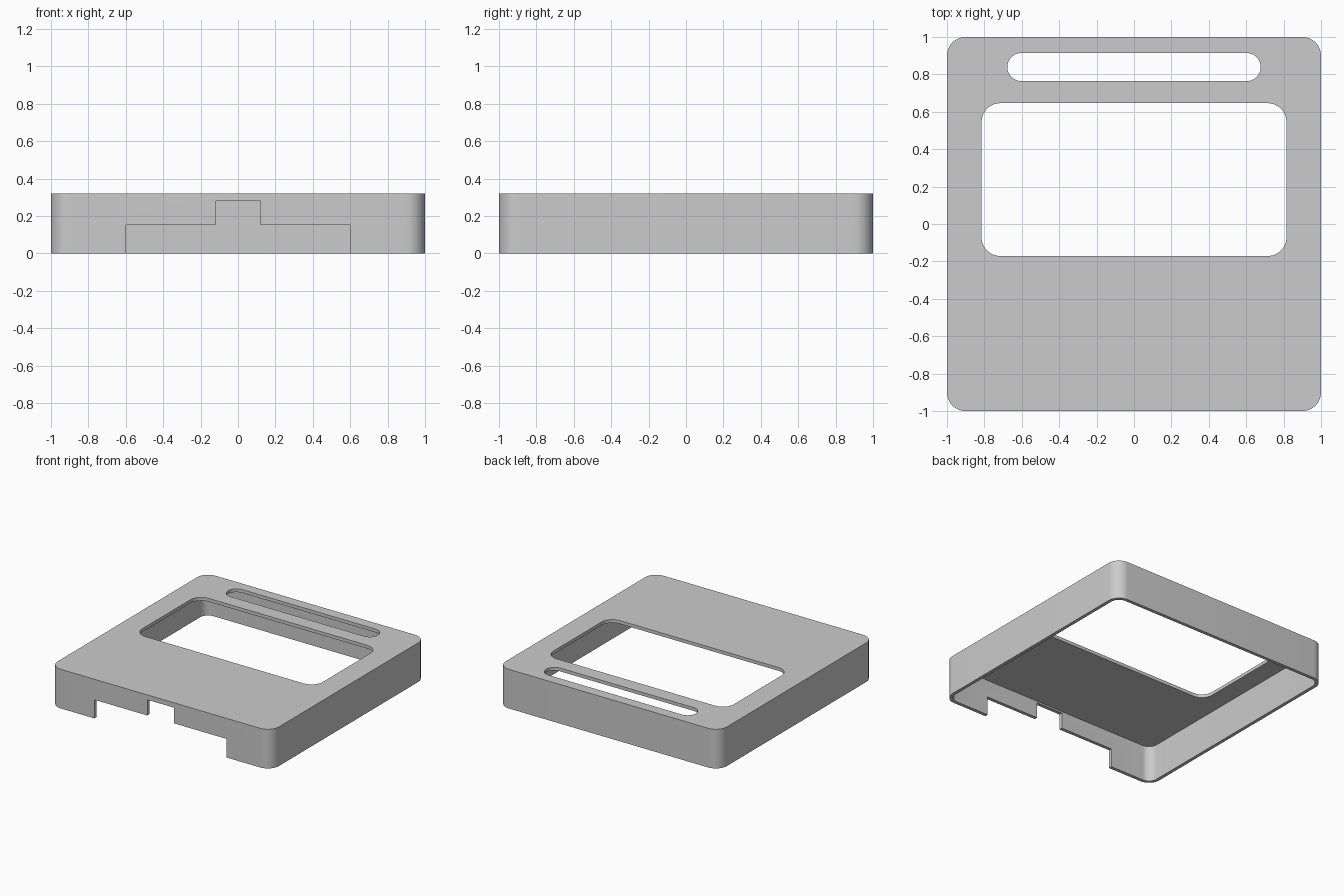
import bpy
import bmesh
from math import radians, cos, sin
from mathutils import Matrix

cube = bpy.data.objects.get("Cube")
if cube:
    bpy.data.objects.remove(cube, do_unlink=True)

HEIGHT = 0.32
WALL = 0.027


def material(name, rgb):
    mat = bpy.data.materials.new(name)
    mat.use_nodes = True
    mat.diffuse_color = (*rgb, 1)
    mat.node_tree.nodes["Principled BSDF"].inputs["Base Color"].default_value = (*rgb, 1)
    return mat


def prism(name, outline, low, high, matrix=Matrix()):
    """Extrude a flat outline between two heights."""
    bm = bmesh.new()
    face = bm.faces.new([bm.verts.new((x, y, low)) for x, y in outline])
    made = bmesh.ops.extrude_face_region(bm, geom=[face])["geom"]
    top = [g for g in made if isinstance(g, bmesh.types.BMVert)]
    bmesh.ops.translate(bm, verts=top, vec=(0, 0, high - low))
    bm.transform(matrix)
    bmesh.ops.recalc_face_normals(bm, faces=bm.faces)
    mesh = bpy.data.meshes.new(name)
    bm.to_mesh(mesh)
    bm.free()
    obj = bpy.data.objects.new(name, mesh)
    bpy.context.collection.objects.link(obj)
    return obj


def rounded(half_x, y0, y1, radius, steps=12):
    """Outline of a rounded rectangle, centred on x."""
    cx, mid, cy = half_x - radius, (y0 + y1) / 2, (y1 - y0) / 2 - radius
    points = []
    for i, (sx, sy) in enumerate([(1, 1), (-1, 1), (-1, -1), (1, -1)]):
        for k in range(steps + 1):
            a = radians(90 * (i + k / steps))
            points.append((sx * cx + radius * cos(a), mid + sy * cy + radius * sin(a)))
    return points


# Outer body
cover = prism("cover_shell", rounded(1, -1, 1, 0.1), 0, HEIGHT)
cover.data.materials.append(material("plain grey", (0.6, 0.6, 0.6)))

# Hollow underside, display window and long slot
inner = 1 - WALL
cutters = [
    prism("hollow_cutter", rounded(inner, -inner, inner, 0.1 - WALL), -0.1, HEIGHT - WALL),
    prism("window_cutter", rounded(0.815, -0.171, 0.646, 0.1), 0.2, 0.5),
    prism("slot_cutter", rounded(0.677, 0.764, 0.914, 0.0745), 0.2, 0.5),
]

# Stepped notch through the front wall
half = [(0.598, -0.1), (0.598, 0.152), (0.12, 0.152), (0.12, 0.28)]
notch = half + [(-x, z) for x, z in reversed(half)]
cutters.append(prism("notch_cutter", notch, 0.9, 1.1, Matrix.Rotation(radians(90), 4, "X")))

for cutter in cutters:
    cutter.hide_render = True
    mod = cover.modifiers.new(cutter.name, "BOOLEAN")
    mod.operation = "DIFFERENCE"
    mod.solver = "EXACT"
    mod.object = cutter

# Bake the cuts and discard the cutters
bpy.context.view_layer.update()
graph = bpy.context.evaluated_depsgraph_get()
cut_mesh = bpy.data.meshes.new_from_object(cover.evaluated_get(graph))
cover.modifiers.clear()
cover.data = cut_mesh
for cutter in cutters:
    bpy.data.objects.remove(cutter, do_unlink=True)

# Smooth corners, sharp edges
bpy.ops.object.select_all(action="DESELECT")
cover.select_set(True)
bpy.context.view_layer.objects.active = cover
bpy.ops.object.shade_smooth_by_angle(angle=radians(30))
